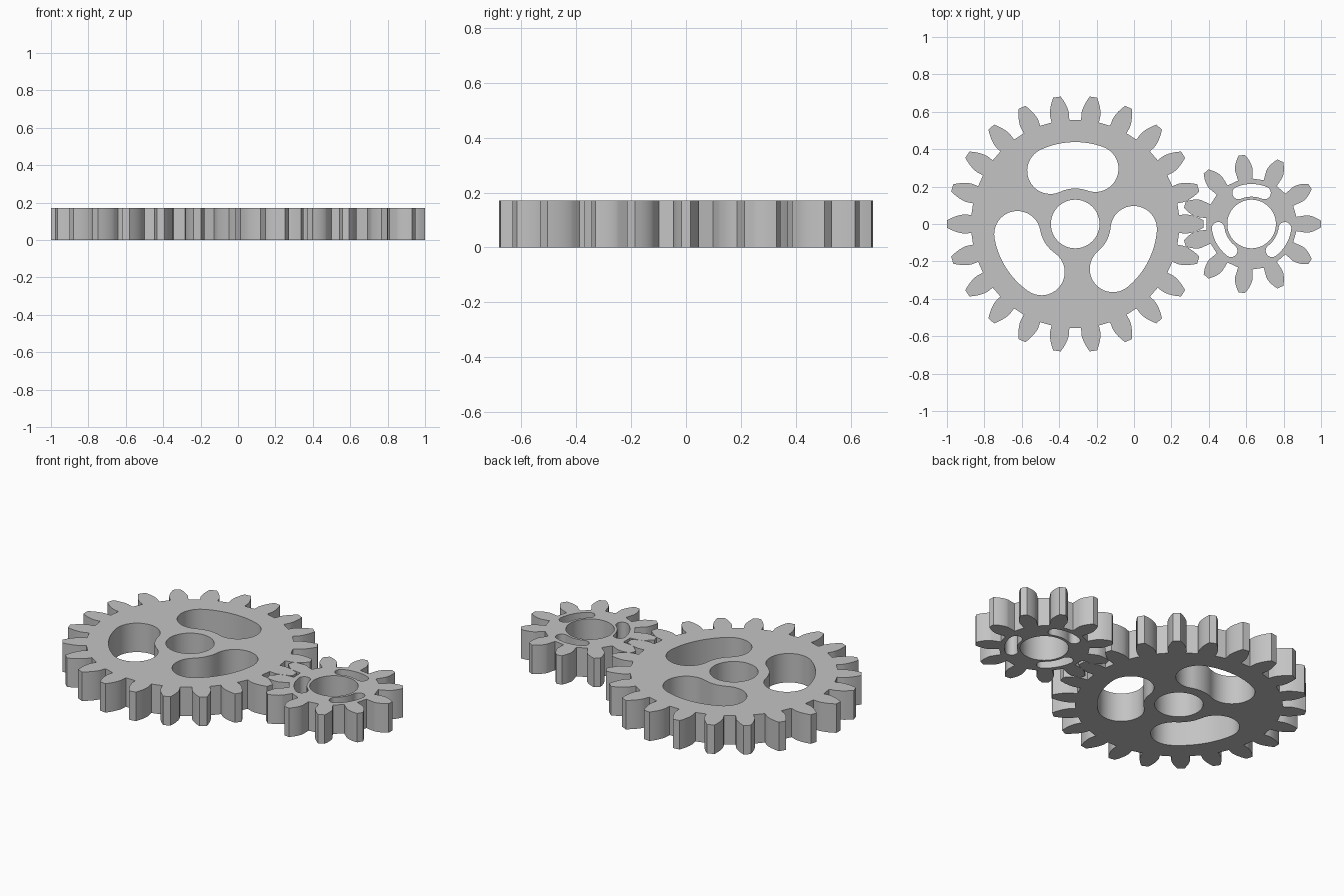
import bpy, bmesh
from math import pi, sin, cos, tan, acos, radians, sqrt

if "Cube" in bpy.data.objects:
    bpy.data.objects.remove(bpy.data.objects["Cube"], do_unlink=True)

MODULE = 2 / 35            # tooth size shared by both gears
THICKNESS = 3 * MODULE
PRESSURE = radians(20)
BORE = 0.13

grey = bpy.data.materials.new("plain grey")
grey.use_nodes = True
COLOUR = (0.55, 0.55, 0.55, 1)
grey.diffuse_color = COLOUR
grey.node_tree.nodes["Principled BSDF"].inputs["Base Color"].default_value = COLOUR


def polar(r, a):
    return (r * cos(a), r * sin(a))


def arc(cx, cy, r, start, end, steps):
    return [(cx + r * cos(start + (end - start) * i / steps),
             cy + r * sin(start + (end - start) * i / steps)) for i in range(steps + 1)]


def tooth_outline(teeth):
    """Involute flanks down to the base circle, then radial to the root."""
    pitch = teeth * MODULE / 2
    base, tip, root = pitch * cos(PRESSURE), pitch + MODULE, pitch - 1.25 * MODULE
    half_base = pi / (2 * teeth) + tan(PRESSURE) - PRESSURE
    flank = [(root, half_base)]
    for i in range(7):
        r = base + (tip - base) * (i / 6) ** 1.5
        a = acos(min(1, base / r))
        flank.append((r, half_base - (tan(a) - a)))
    points = []
    for t in range(teeth):
        mid = 2 * pi * t / teeth
        points += [polar(r, mid - a) for r, a in flank]
        points += [polar(r, mid + a) for r, a in reversed(flank)]
    return points


def slot_outline(inner, outer, mid, half):
    """Curved slot with round ends."""
    r, end = (inner + outer) / 2, (outer - inner) / 2
    a, b = mid - half, mid + half
    points = arc(0, 0, outer, a, b, 16)
    points += arc(*polar(r, b), end, b, b + pi, 20)[1:]
    points += arc(0, 0, inner, b, a, 16)[1:]
    points += arc(*polar(r, a), end, a + pi, a + 2 * pi, 20)[1:-1]
    return points


def make_gear(name, teeth, x, inner, outer, turn):
    loops = [tooth_outline(teeth), arc(0, 0, BORE, 0, 2 * pi, 64)[:-1]]
    for k in range(3):
        loops.append(slot_outline(inner, outer, radians(90 + turn + 120 * k), radians(22.5)))

    # filled profile with holes, extruded to full thickness
    curve = bpy.data.curves.new(name + "_profile", "CURVE")
    curve.dimensions = "2D"
    curve.fill_mode = "BOTH"
    curve.extrude = THICKNESS / 2
    for loop in loops:
        spline = curve.splines.new("POLY")
        spline.points.add(len(loop) - 1)
        for p, (px, py) in zip(spline.points, loop):
            p.co = (px, py, 0, 1)
        spline.use_cyclic_u = True
    helper = bpy.data.objects.new(name + "_profile", curve)
    bpy.context.collection.objects.link(helper)
    bpy.context.view_layer.update()
    graph = bpy.context.evaluated_depsgraph_get()
    mesh = bpy.data.meshes.new_from_object(helper.evaluated_get(graph))
    bpy.data.objects.remove(helper, do_unlink=True)

    # weld caps to walls
    bm = bmesh.new()
    bm.from_mesh(mesh)
    bmesh.ops.remove_doubles(bm, verts=bm.verts, dist=1e-5)
    bmesh.ops.recalc_face_normals(bm, faces=bm.faces)
    bm.to_mesh(mesh)
    bm.free()

    mesh.materials.clear()
    mesh.materials.append(grey)
    gear = bpy.data.objects.new(name, mesh)
    gear.location = (x, 0, THICKNESS / 2)
    bpy.context.collection.objects.link(gear)
    bpy.ops.object.select_all(action="DESELECT")
    gear.select_set(True)
    bpy.context.view_layer.objects.active = gear
    bpy.ops.object.shade_smooth_by_angle(angle=radians(25))


make_gear("large_gear", 22, 12 * MODULE - 1, 0.19, 0.438, 2.5)
make_gear("small_gear", 11, 1 - 6.5 * MODULE, 0.146, 0.214, 0)
